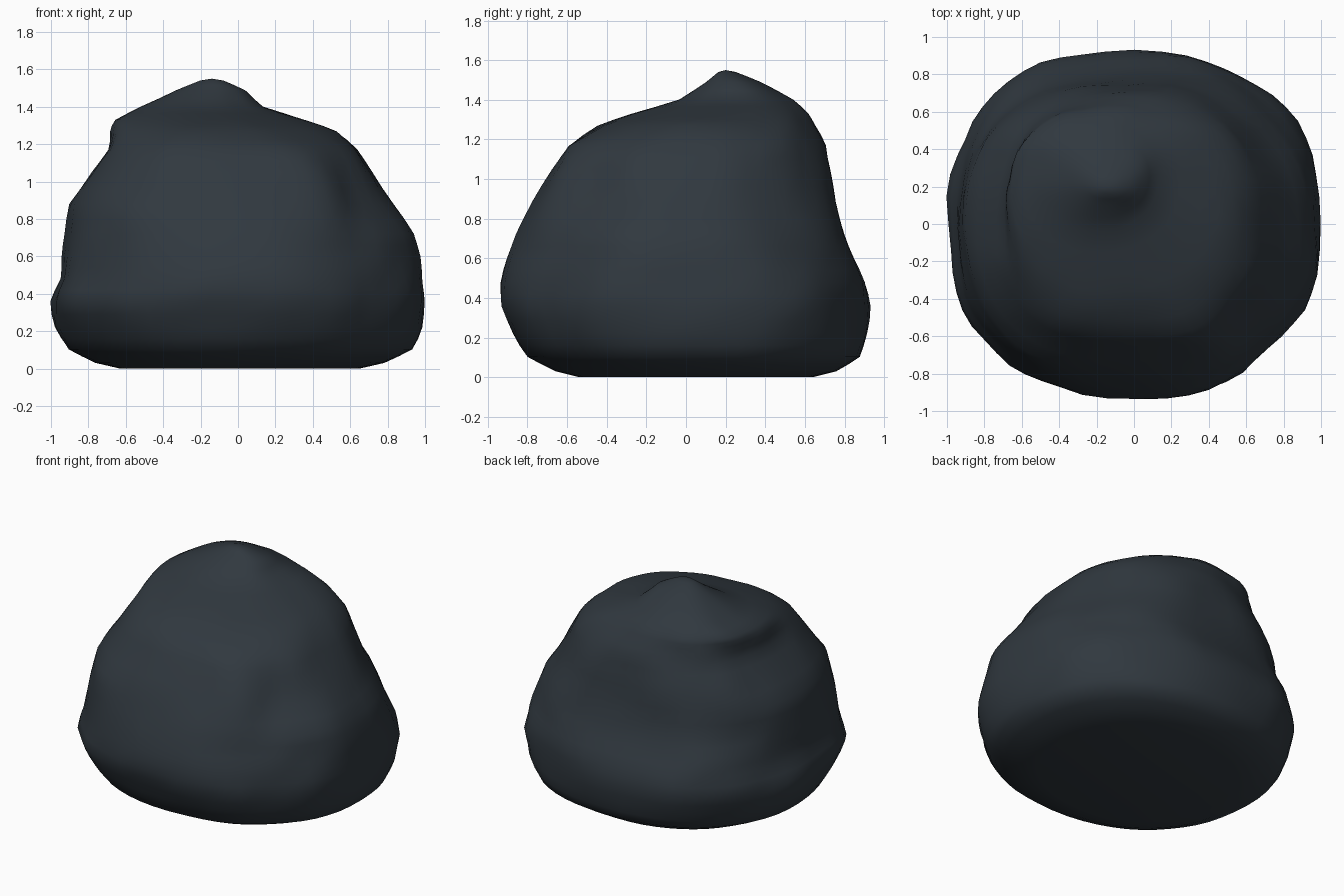
import bpy, bmesh, math
from mathutils import Vector, noise

if "Cube" in bpy.data.objects:
    bpy.data.objects.remove(bpy.data.objects["Cube"], do_unlink=True)

SIDES = 56

# Outline at each height: z, left and right edge in x, front and back edge in y
OUTLINE = [
    (0.0, -.63, .65, -.54, .64),
    (.03, -.76, .78, -.66, .76),
    (.1, -.91, .94, -.8, .88),
    (.22, -.97, .99, -.87, .91),
    (.36, -1, 1, -.93, .93),
    (.48, -.95, .98, -.93, .91),
    (.6, -.94, .96, -.9, .85),
    (.72, -.92, .93, -.86, .8),
    (.88, -.9, .82, -.78, .76),
    (1.05, -.79, .72, -.68, .73),
    (1.17, -.71, .64, -.61, .7),
    (1.27, -.69, .52, -.45, .65),
    (1.33, -.66, .36, -.27, .62),
    (1.4, -.52, .12, -.03, .55),
    (1.49, -.32, .04, .1, .38),
    (1.54, -.2, -.08, .16, .26),
]

# Hollows (positive) and bulges (negative): centre, radius, depth
DENTS = [
    ((.66, -.58, .55), .26, .09),
    ((.58, -.45, .85), .2, .06),
    ((.5, -.66, .95), .2, -.05),
    ((.93, -.2, .68), .2, -.03),
    ((-.75, -.5, .65), .25, .04),
    ((.7, .45, .8), .25, .05),
]


def outline_at(t):
    """Blend between neighbouring outline rows."""
    i = min(int(t), len(OUTLINE) - 2)
    f = t - i
    return [a + (b - a) * f for a, b in zip(OUTLINE[i], OUTLINE[i + 1])]


def rounded(v, power):
    return math.copysign(abs(v) ** (2 / power), v)


def weather(p):
    """Push a surface point in or out for dents and rough stone."""
    out = Vector((p.x, p.y, 0))
    if out.length > 0:
        out.normalize()
    move = 0
    for centre, radius, depth in DENTS:
        d = (p - Vector(centre)).length / radius
        move -= depth * math.exp(-d * d)
    rough = min(1, p.z * 4)
    move += rough * (.03 * noise.noise(p * 3) + .014 * noise.noise(p * 8))
    return p + out * move


# Rock body lofted from stacked rings
bm = bmesh.new()
rings = []
steps = (len(OUTLINE) - 1) * 2
for s in range(steps + 1):
    z, x0, x1, y0, y1 = outline_at(s / 2)
    power = 2.15 + .35 * math.sin(math.pi * min(1, z / 1.5))
    ring = []
    for k in range(SIDES):
        a = math.tau * k / SIDES
        p = Vector(((x0 + x1) / 2 + (x1 - x0) / 2 * rounded(math.cos(a), power),
                    (y0 + y1) / 2 + (y1 - y0) / 2 * rounded(math.sin(a), power), z))
        ring.append(bm.verts.new(weather(p)))
    rings.append(ring)
for low, high in zip(rings, rings[1:]):
    for k in range(SIDES):
        n = (k + 1) % SIDES
        bm.faces.new((low[k], low[n], high[n], high[k]))
bm.faces.new(rings[0][::-1])

# Peak
peak = bm.verts.new((-.14, .2, 1.55))
for k in range(SIDES):
    bm.faces.new((rings[-1][k], rings[-1][(k + 1) % SIDES], peak))

# Soften the loft, keeping the base and peak in place
soft = [v for v in bm.verts if .05 < v.co.z < 1.5]
bmesh.ops.smooth_vert(bm, verts=soft, factor=.4, use_axis_x=True, use_axis_y=True, use_axis_z=True)
bmesh.ops.recalc_face_normals(bm, faces=bm.faces)

mesh = bpy.data.meshes.new("boulder")
bm.to_mesh(mesh)
bm.free()
rock = bpy.data.objects.new("boulder", mesh)
bpy.context.collection.objects.link(rock)

# Dark slate stone
stone = bpy.data.materials.new("dark slate")
stone.use_nodes = True
colour = (.03, .04, .05, 1)
stone.diffuse_color = colour
stone.node_tree.nodes["Principled BSDF"].inputs["Base Color"].default_value = colour
mesh.materials.append(stone)

bpy.context.view_layer.objects.active = rock
rock.select_set(True)
bpy.ops.object.shade_smooth_by_angle(angle=math.radians(60))
